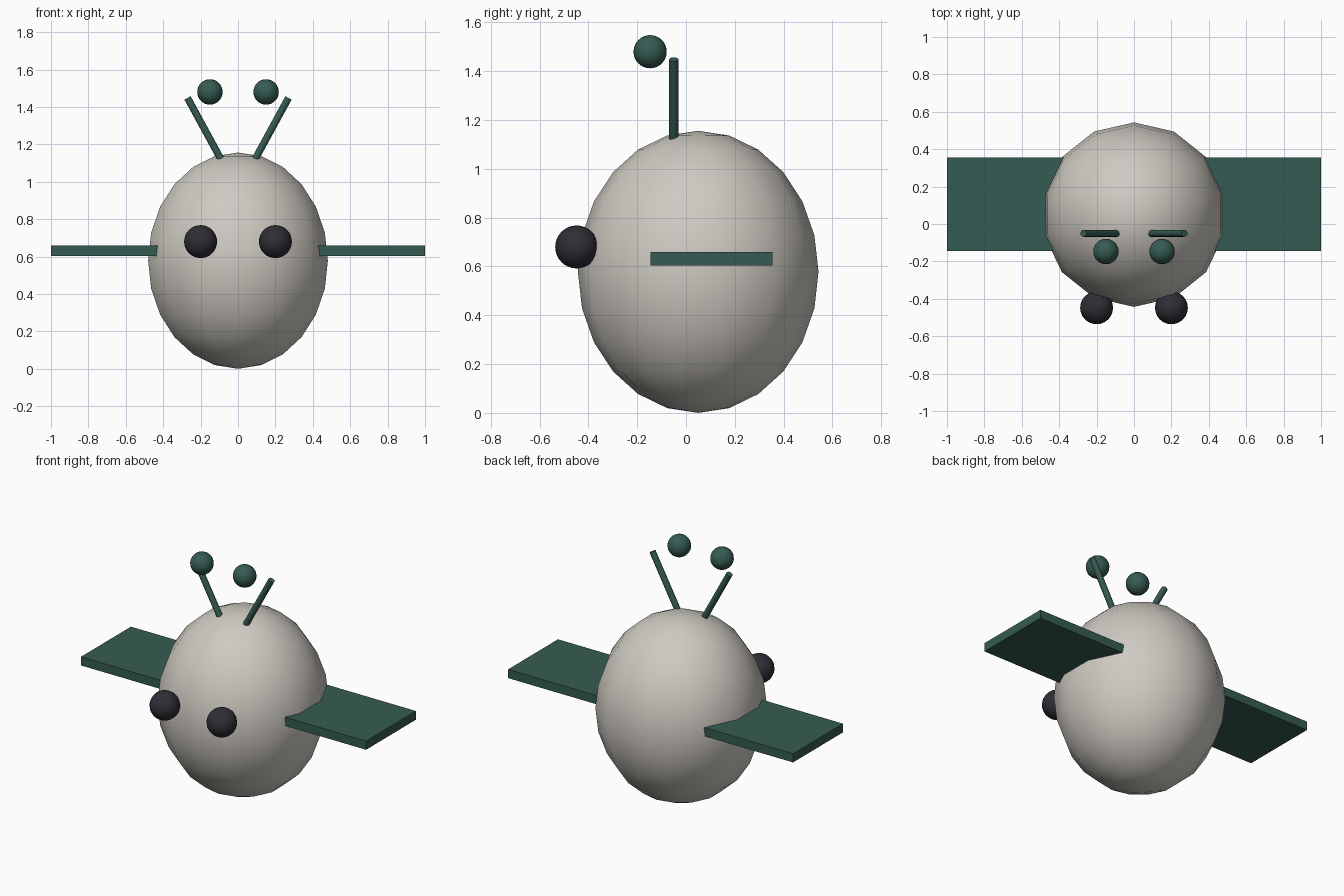
import bpy
from math import pi
from mathutils import Vector

if "Cube" in bpy.data.objects:
    bpy.data.objects.remove(bpy.data.objects["Cube"])


def material(name, rgb):
    m = bpy.data.materials.new(name)
    m.diffuse_color = (*rgb, 1)
    m.use_nodes = True
    m.node_tree.nodes["Principled BSDF"].inputs["Base Color"].default_value = m.diffuse_color
    return m


STONE = material("warm_grey", (0.62, 0.59, 0.54))
GREEN = material("dark_green", (0.036, 0.105, 0.085))
BLACK = material("near_black", (0.027, 0.027, 0.036))


def finish(name, mat, smooth=True):
    ob = bpy.context.object
    ob.name = name
    ob.data.materials.append(mat)
    bpy.ops.object.transform_apply(location=False, rotation=True, scale=True)
    if smooth:
        bpy.ops.object.shade_smooth_by_angle(angle=pi / 4)
    return ob


def ball(name, mat, loc, scale, segments=24, rings=16):
    bpy.ops.mesh.primitive_uv_sphere_add(segments=segments, ring_count=rings, radius=1, location=loc)
    bpy.context.object.scale = scale
    return finish(name, mat)


def rod(name, mat, a, b, radius):
    a, b = Vector(a), Vector(b)
    bpy.ops.mesh.primitive_cylinder_add(vertices=12, radius=radius, depth=(b - a).length,
                                        location=(a + b) / 2)
    bpy.context.object.rotation_euler = (b - a).to_track_quat('Z', 'Y').to_euler()
    return finish(name, mat)


# Egg-shaped body with a coarse outline
ball("body", STONE, (0, 0.05, 0.578), (0.493, 0.493, 0.578), 14, 12)

for side, s in (("left", -1), ("right", 1)):
    # Flat wing, running into the body
    bpy.ops.mesh.primitive_cube_add(size=1, location=(s * 0.65, 0.105, 0.631))
    bpy.context.object.scale = (0.7, 0.5, 0.055)
    finish(side + "_wing", GREEN, smooth=False)
    # Eye
    ball(side + "_eye", BLACK, (s * 0.2, -0.448, 0.68), (0.088,) * 3)
    # Antenna stalk and its floating tip
    rod(side + "_antenna", GREEN, (s * 0.09, -0.05, 1.118), (s * 0.27, -0.05, 1.448), 0.019)
    ball(side + "_antenna_tip", GREEN, (s * 0.15, -0.147, 1.48), (0.068,) * 3)
